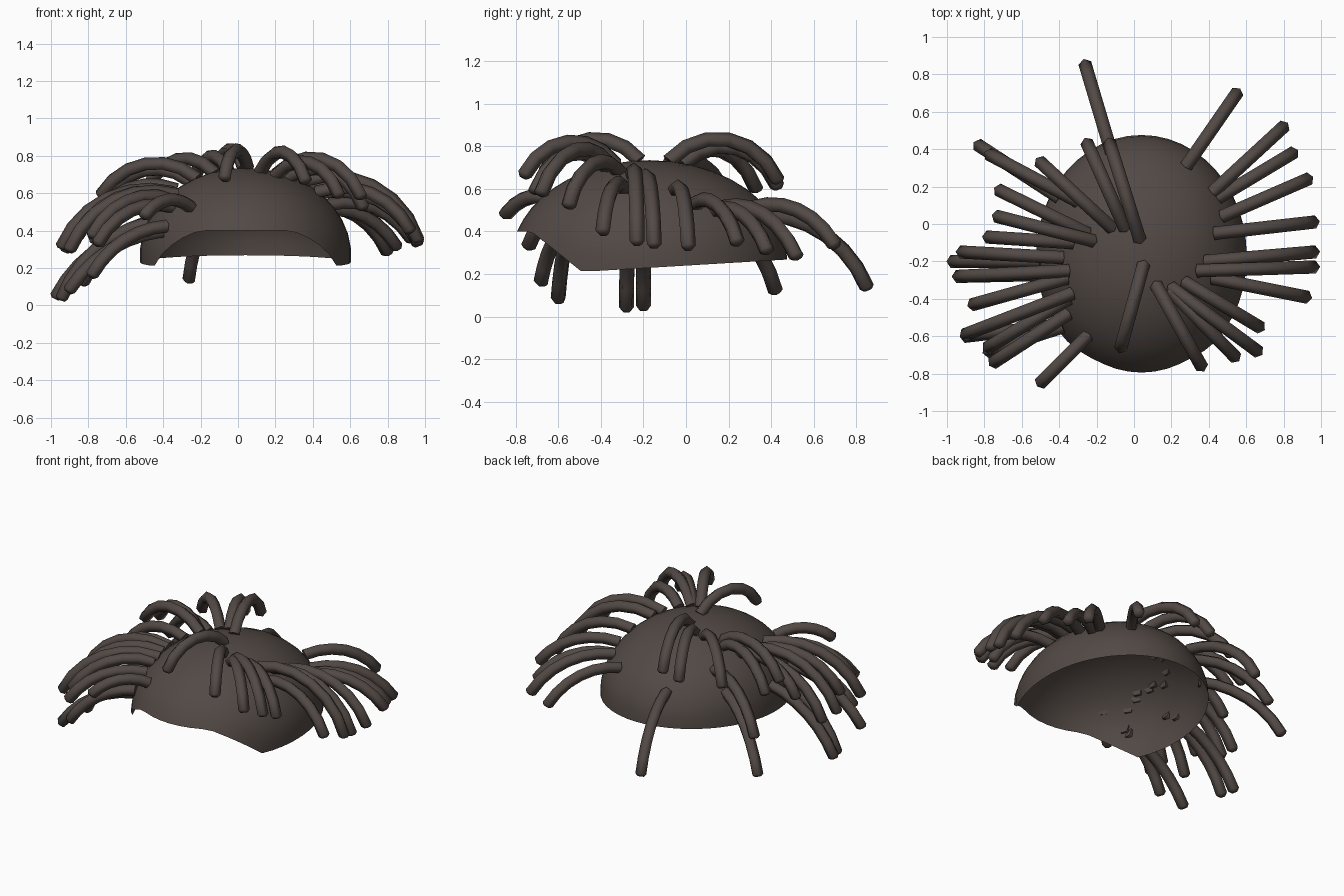
import bpy, bmesh
from math import sin, cos, asin, acos, sqrt, hypot, radians, pi
from mathutils import Vector

cube = bpy.data.objects.get("Cube")
if cube:
    bpy.data.objects.remove(cube, do_unlink=True)

# Single dark brown material
brown = bpy.data.materials.new("dark_brown")
brown.use_nodes = True
brown.diffuse_color = (0.085, 0.067, 0.059, 1)
brown.node_tree.nodes["Principled BSDF"].inputs["Base Color"].default_value = brown.diffuse_color

CENTRE = Vector((0.04, -0.172, 0.27))
RADII = Vector((0.565, 0.648, 0.465))


def finish(bm, name, crease):
    """Turn a bmesh into a smooth object with sharp edges kept."""
    mesh = bpy.data.meshes.new(name)
    bm.to_mesh(mesh)
    bm.free()
    mesh.materials.append(brown)
    obj = bpy.data.objects.new(name, mesh)
    bpy.context.collection.objects.link(obj)
    bpy.ops.object.select_all(action="DESELECT")
    obj.select_set(True)
    bpy.context.view_layer.objects.active = obj
    bpy.ops.object.shade_smooth_by_angle(angle=radians(crease))


def skin(bm, rings):
    """Join neighbouring closed rings of vertices with quads."""
    for upper, lower in zip(rings, rings[1:]):
        count = len(upper)
        for i in range(count):
            j = (i + 1) % count
            bm.faces.new((upper[i], lower[i], lower[j], upper[j]))


def rim_height(y):
    """Lower edge of the cap: raised brow, low temples, slightly higher nape."""
    if y < -0.49:
        return min(0.4, 0.21 + (-0.49 - y) * 0.8)
    return 0.21 + (y + 0.49) * 0.06


def dome_point(azimuth, polar):
    unit = Vector((sin(polar) * cos(azimuth), sin(polar) * sin(azimuth), cos(polar)))
    return CENTRE + unit * RADII


# Cap: open dome whose rings stretch from the crown down to the shaped rim
def build_cap(sides=48, rows=10):
    bm = bmesh.new()
    azimuths = [2 * pi * i / sides for i in range(sides)]
    rims = []
    for a in azimuths:
        polar = pi / 2
        for _ in range(25):
            target = acos((rim_height(dome_point(a, polar).y) - CENTRE.z) / RADII.z)
            polar = (polar + target) / 2
        rims.append(polar)
    rings = [[bm.verts.new(dome_point(a, p * row / rows)) for a, p in zip(azimuths, rims)]
             for row in range(1, rows + 1)]
    skin(bm, rings)
    crown = bm.verts.new(dome_point(0, 0))
    for i in range(sides):
        bm.faces.new((crown, rings[0][i], rings[0][(i + 1) % sides]))
    finish(bm, "hair_cap", 35)


# Strand: five-sided tube that leaves the cap and droops in a vertical arc
def build_strand(name, x0, y0, x1, y1, tilt=0, radius=0.037, steps=6):
    u = (x0 - CENTRE.x) / RADII.x
    v = (y0 - CENTRE.y) / RADII.y
    w = sqrt(max(0, 1 - u * u - v * v))
    root = Vector((x0, y0, CENTRE.z + RADII.z * w))
    normal = Vector((u / RADII.x, v / RADII.y, w / RADII.z)).normalized()

    # The steeper the surface, the flatter the strand starts
    start = min(radians(50), asin(normal.z) - radians(32)) + radians(tilt)
    end = radians(tilt - 63)
    reach = hypot(x1 - x0, y1 - y0)
    bend = reach / (sin(start) - sin(end))
    out = Vector((x1 - x0, y1 - y0, 0)) / reach
    up = Vector((0, 0, 1))
    side = out.cross(up)

    bm = bmesh.new()
    rings = []

    def add_ring(centre, angle, size):
        across = up * cos(angle) - out * sin(angle)
        rings.append([bm.verts.new(centre + size * (across * cos(t) + side * sin(t)))
                      for t in (2 * pi * k / 5 for k in range(5))])

    for i in range(steps + 1):
        angle = start + (end - start) * i / steps
        centre = root + out * bend * (sin(start) - sin(angle)) + up * bend * (cos(angle) - cos(start))
        add_ring(centre, angle, radius)
    heading = out * cos(end) + up * sin(end)
    add_ring(centre + heading * 0.015, end, radius * 0.6)
    skin(bm, rings)
    bm.faces.new(rings[0])
    bm.faces.new(rings[-1][::-1])
    bmesh.ops.recalc_face_normals(bm, faces=bm.faces)
    finish(bm, name, 75)


# Strands as root x, y and tip x, y, then an optional upward tilt in degrees
left_strands = [
    (.28, .31, .55, .7, 8), (.42, .17, .8, .52, 5), (.45, .14, .85, .38, 8),
    (.47, .04, .93, .24, 8), (.43, -.05, .96, .01, -4), (.38, -.2, .96, -.15, -9),
    (.34, -.25, .96, -.23, -10), (.42, -.29, .92, -.39), (.27, -.31, .67, -.55, -5),
    (.2, -.34, .66, -.68), (.2, -.36, .54, -.71), (.12, -.33, .36, -.76, 3),
]
top_strands = [
    (.05, -.22, -.07, -.66), (.03, -.08, -.13, .43, -3), (-.05, -.02, -.25, .43, -3),
    (-.12, -.02, -.5, .33), (-.12, .38, -.26, .85, -4),
]
right_strands = [
    (-.25, -.6, -.5, -.85, 20), (-.35, -.48, -.75, -.74, 6), (-.35, -.4, -.78, -.66, 4),
    (-.33, -.37, -.9, -.59, -3), (-.36, -.29, -.86, -.43), (-.35, -.25, -.94, -.28, -4),
    (-.38, -.18, -.92, -.15, -4), (-.33, -.1, -.78, -.07), (-.22, -.09, -.73, .04, 5),
    (-.25, -.05, -.72, .18, 5), (-.3, .12, -.77, .37), (-.4, .14, -.83, .42),
    (-.5, -.2, -.97, -.2), (-.48, -.27, -.94, -.28, -6), (-.4, -.54, -.9, -.6, 6),
    (-.38, -.55, -.78, -.68, 4),
]

build_cap()
for group, strands in (("left", left_strands), ("top", top_strands), ("right", right_strands)):
    for number, ends in enumerate(strands, 1):
        build_strand(f"{group}_strand_{number}", *ends)
